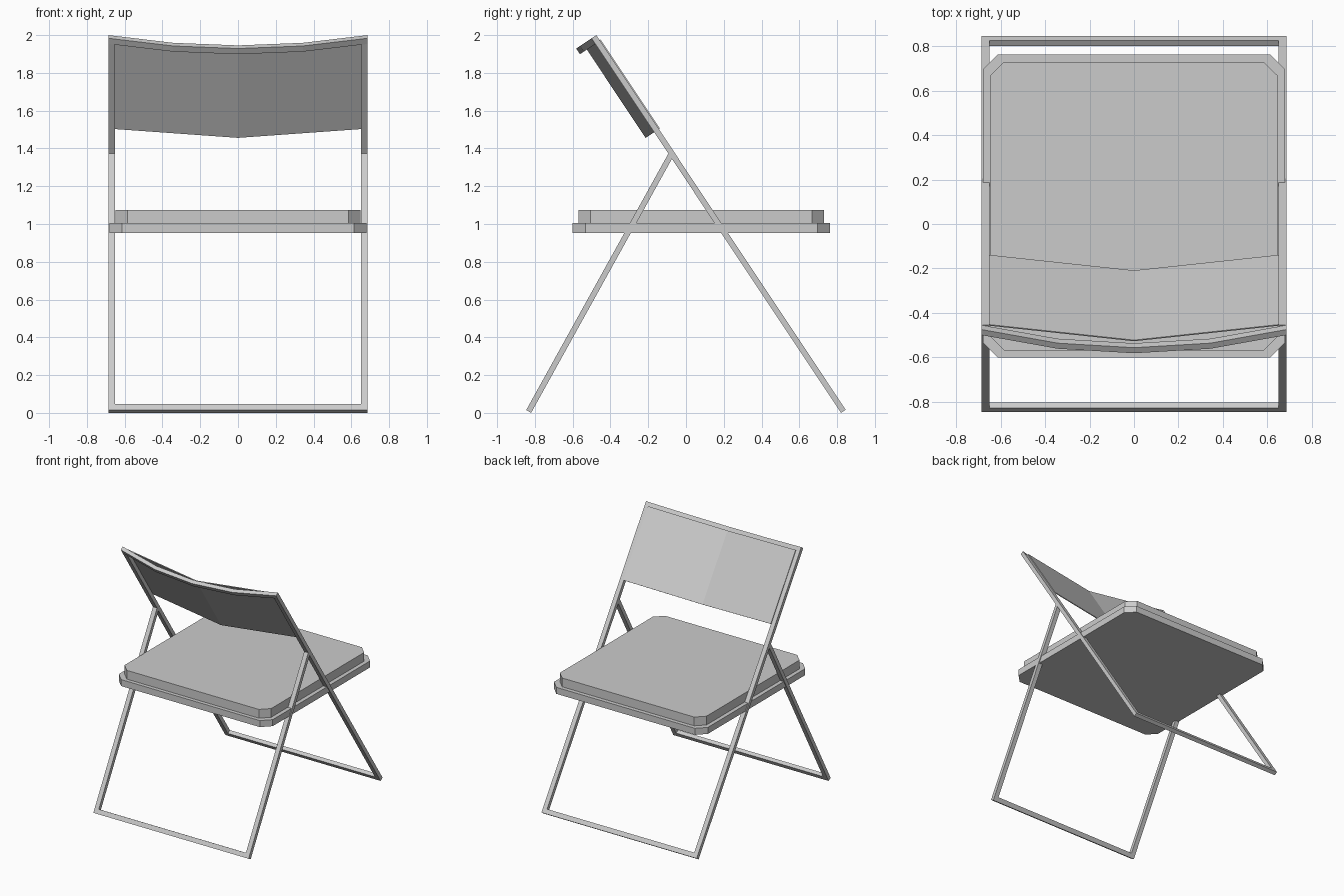
import bpy, bmesh
from mathutils import Vector, Matrix

if "Cube" in bpy.data.objects:
    bpy.data.objects.remove(bpy.data.objects["Cube"])

HW, BAR, T = 0.686, 0.036, 0.03   # half width, bar width, bar thickness


def prism(name, outline, axis, start, depth, matrix=None):
    """Extrude a 2D outline (x, v) along local axis 'y' or 'z'."""
    bm = bmesh.new()
    if axis == 'z':
        pts, vec = [(x, v, start) for x, v in outline], Vector((0, 0, depth))
    else:
        pts, vec = [(x, start, v) for x, v in outline], Vector((0, depth, 0))
    face = bm.faces.new([bm.verts.new(p) for p in pts])
    ext = bmesh.ops.extrude_face_region(bm, geom=[face])
    bmesh.ops.translate(bm, vec=vec,
                        verts=[e for e in ext['geom'] if isinstance(e, bmesh.types.BMVert)])
    bmesh.ops.recalc_face_normals(bm, faces=bm.faces)
    mesh = bpy.data.meshes.new(name)
    bm.to_mesh(mesh)
    bm.free()
    ob = bpy.data.objects.new(name, mesh)
    bpy.context.collection.objects.link(ob)
    if matrix:
        ob.matrix_world = matrix
    return ob


def leaning(a, b):
    """Matrix with local y running from a to b (y, z points), and the length."""
    a, b = Vector((0, *a)), Vector((0, *b))
    s = (b - a).normalized()
    x = Vector((1, 0, 0))
    rot = Matrix((x, s, x.cross(s))).transposed().to_4x4()
    return Matrix.Translation(a) @ rot, (b - a).length


def u_frame(name, matrix, length):
    i = HW - BAR
    prism(name, [(-HW, 0), (HW, 0), (HW, length), (i, length), (i, BAR),
                 (-i, BAR), (-i, length), (-HW, length)], 'z', -T / 2, T, matrix)


def ribbon(name, path, thick, start, depth, matrix):
    """Bent strip: path of (x, offset) thickened and extruded along the frame."""
    outline = [(x, n + thick / 2) for x, n in path]
    outline += [(x, n - thick / 2) for x, n in reversed(path)]
    prism(name, outline, 'y', start, depth, matrix)


def octagon(hx, y0, y1, c):
    return [(-hx + c, y0), (hx - c, y0), (hx, y0 + c), (hx, y1 - c),
            (hx - c, y1), (-hx + c, y1), (-hx, y1 - c), (-hx, y0 + c)]


# short leg frame
m, length = leaning((-0.833, 0.0075), (-0.075, 1.375))
u_frame("short_leg_frame", m, length)

# long frame carrying the backrest, with bowed top bar
m, length = leaning((0.833, 0.0085), (-0.4875, 1.9915))
u_frame("long_leg_frame", m, length - BAR)
bow = [(HW * k / 2, 0.098 * (1 - (k / 2) ** 2)) for k in range(-2, 3)]
ribbon("backrest_top_bar", bow, T, length - BAR, BAR, m)

# thin backrest panel with a centre crease
ribbon("backrest_panel", [(-0.652, -0.018), (0, 0.066), (0.652, -0.018)],
       0.006, 1.785, 0.566, m)

# seat base and cushion
prism("seat_base", octagon(0.68, -0.60, 0.762, 0.067), 'z', 0.953, 0.052)
prism("seat_cushion", octagon(0.648, -0.57, 0.73, 0.064), 'z', 1.005, 0.07)
